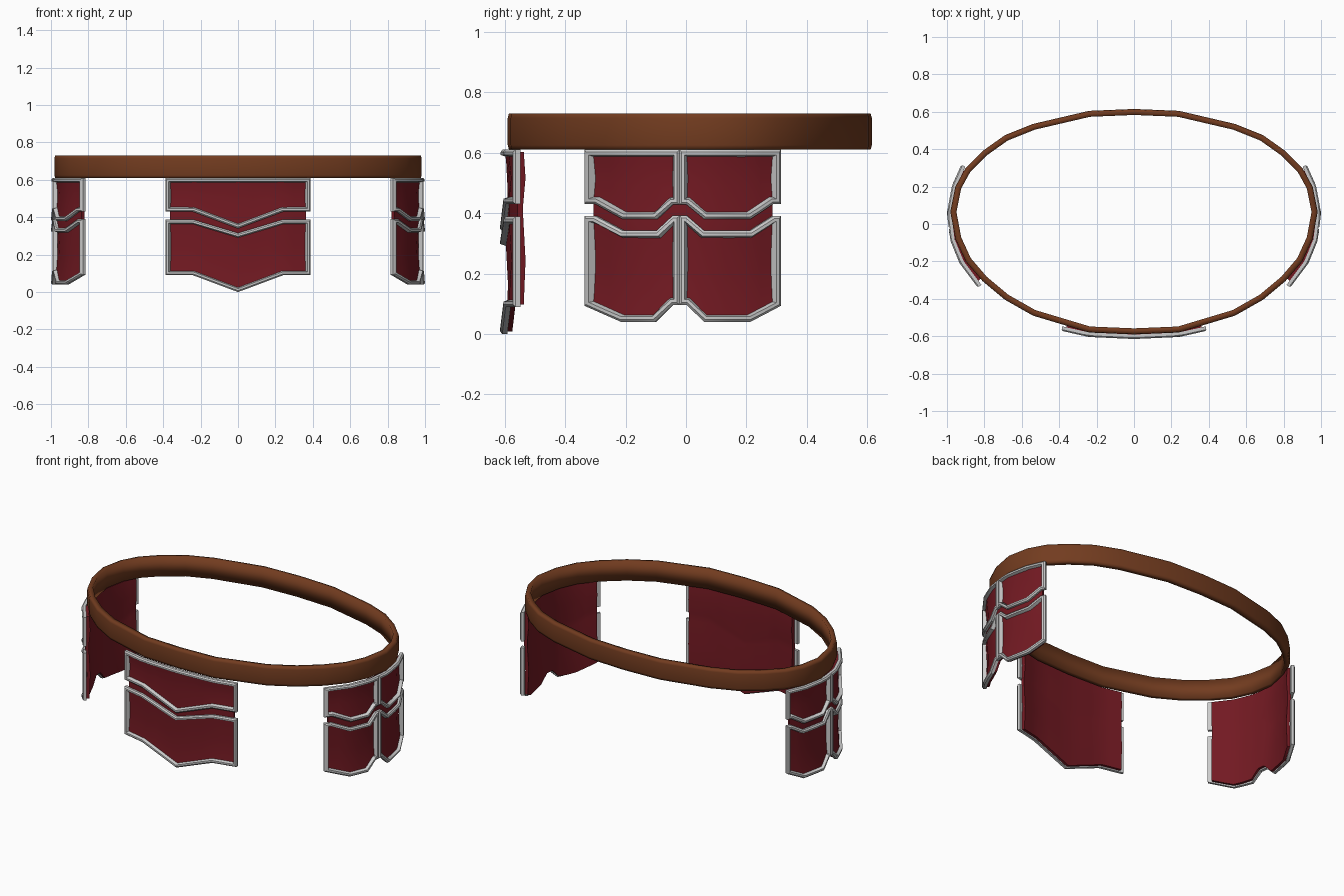
import bpy, bmesh, math
from mathutils import Vector

if "Cube" in bpy.data.objects:
    bpy.data.objects.remove(bpy.data.objects["Cube"])


def material(name, rgb):
    m = bpy.data.materials.new(name)
    m.diffuse_color = (*rgb, 1)
    m.use_nodes = True
    m.node_tree.nodes["Principled BSDF"].inputs["Base Color"].default_value = m.diffuse_color
    return m


RED = material("red_leather", (0.17, 0.010, 0.016))
BROWN = material("brown_leather", (0.17, 0.045, 0.014))


def lerp_table(table, u):
    for (a, p), (b, q) in zip(table, table[1:]):
        if u <= b:
            break
    return p + (q - p) * (u - a) / (b - a)


def finish(name, bm, mat=None, angle=40):
    bmesh.ops.remove_doubles(bm, verts=bm.verts, dist=1e-5)
    bmesh.ops.recalc_face_normals(bm, faces=bm.faces)
    me = bpy.data.meshes.new(name)
    bm.to_mesh(me)
    bm.free()
    me.shade_smooth()
    me.set_sharp_from_angle(angle=math.radians(angle))
    ob = bpy.data.objects.new(name, me)
    bpy.context.collection.objects.link(ob)
    if mat:
        me.materials.append(mat)


def skin(bm, rings):
    """Join closed rings of points into a closed loop of quads."""
    vs = [[bm.verts.new(p) for p in r] for r in rings]
    n = len(vs[0])
    for i in range(len(vs)):
        a, b = vs[i - 1], vs[i]
        for j in range(n):
            bm.faces.new((a[j - 1], a[j], b[j], b[j - 1]))
    return vs


def inset(loop, w):
    """Mitred offset of a counter-clockwise 2D loop."""
    out, n = [], len(loop)
    for i in range(n):
        p, c, q = (Vector(loop[k % n]) for k in (i - 1, i, i + 1))
        d1, d2 = (c - p).normalized(), (q - c).normalized()
        n1, n2 = Vector((-d1.y, d1.x)), Vector((-d2.y, d2.x))
        out.append(c + (n1 + n2) * w / (1 + n1.dot(n2)))
    return out


# Surfaces that the plates are wrapped on: (u, z, outward offset) -> point
FRONT = [(-0.4, -0.552), (-0.24, -0.588), (0, -0.599), (0.24, -0.588), (0.4, -0.552)]
SIDE = [(-0.34, 0.815), (-0.2, 0.92), (-0.08, 0.968), (0.06, 0.984), (0.2, 0.958), (0.32, 0.905)]


def on_front(u, z, o):
    s = (lerp_table(FRONT, u + 0.03) - lerp_table(FRONT, u - 0.03)) / 0.06
    k = o / math.hypot(1, s)
    return Vector((u + s * k, lerp_table(FRONT, u) - k, z))


def on_side(sign):
    def wrap(u, z, o):
        s = (lerp_table(SIDE, u + 0.03) - lerp_table(SIDE, u - 0.03)) / 0.06
        k = o / math.hypot(1, s)
        return Vector((sign * (lerp_table(SIDE, u) + k), u - s * k, z))
    return wrap


W = 0.025
SECTION = [(0, -0.008), (0, 0.009), (0.3, 0.016), (0.7, 0.016), (1, -0.008)]


def trim(bm, bottom, top, wrap):
    """Raised border round the outline between two left-to-right edges."""
    loop = bottom + top[::-1]
    inner = inset(loop, W)
    corners = [[Vector((*Vector(a).lerp(b, t), o)) for t, o in SECTION]
               for a, b in zip(loop, inner)]
    rings = []
    for i, a in enumerate(corners):
        b = corners[(i + 1) % len(corners)]
        n = max(1, round((b[0] - a[0]).length / 0.06))
        rings += [[wrap(*p.lerp(q, k / n)) for p, q in zip(a, b)] for k in range(n)]
    skin(bm, rings)


def panel(bm, us, edges, wrap):
    """Red backing: rows follow the outline edges, dished inside each border."""
    top, up, low, bot = edges
    rings = []
    for u in us:
        t, a, b, c = (lerp_table(e, u) for e in (top, up, low, bot))
        t, c = t - 0.008, c + 0.008
        front = [(t, 0), (t - 0.035, -0.004), ((t + a) / 2, -0.009), (a + 0.03, -0.004),
                 (a, -0.003), (b, -0.003), (b - 0.04, -0.004), ((b + c) / 2, -0.01),
                 (c + 0.04, -0.004), (c, 0)]
        back = [(c, -0.024), ((b + c) / 2, -0.03), (b, -0.022), (a, -0.022),
                ((t + a) / 2, -0.03), (t, -0.024)]
        rings.append([wrap(u, z, o) for z, o in front + back])
    vs = [[bm.verts.new(p) for p in r] for r in rings]
    for a, b in zip(vs, vs[1:]):
        for j in range(len(a)):
            bm.faces.new((a[j - 1], a[j], b[j], b[j - 1]))
    # end caps as quads between the front and back rows
    link = [15, 15, 14, 14, 13, 12, 12, 11, 11, 10]
    for r in (vs[0], vs[-1]):
        for j in range(9):
            quad = (r[j], r[j + 1], r[link[j + 1]], r[link[j]])
            bm.faces.new(list(dict.fromkeys(quad)))


def shift(edge, dz):
    return [(u, z + dz) for u, z in edge]


# Belt: oval band with uneven facets, mirrored in x
half = [(0, -0.59), (0.24, -0.58), (0.54, -0.49), (0.69, -0.405), (0.81, -0.305), (0.9, -0.2),
        (0.955, -0.08), (0.982, 0.065), (0.955, 0.2), (0.9, 0.3), (0.81, 0.39), (0.69, 0.475),
        (0.54, 0.535), (0.24, 0.605), (0, 0.615)]
oval = half + [(-x, y) for x, y in half[-2:0:-1]]
hole = inset(oval, 0.032)
core = inset(oval, 0.004)
bm = bmesh.new()
skin(bm, [[(*c, 0.61), (*o, 0.625), (*o, 0.715), (*c, 0.73), (*h, 0.73), (*h, 0.61)]
          for o, c, h in zip(oval, core, hole)])
finish("belt", bm, BROWN, 180)

# Front plate: two stacked chevron panels
X = 0.385


def chevron(side, mid):
    return [(-X, side), (-0.24, side), (0, mid), (0.24, side), (X, side)]


f_edges = [[(-X, 0.61), (X, 0.61)], chevron(0.43, 0.34), chevron(0.388, 0.316), chevron(0.09, 0.0)]
bm = bmesh.new()
panel(bm, [-0.363, -0.3, -0.24, -0.16, -0.08, 0, 0.08, 0.16, 0.24, 0.3, 0.363], f_edges, on_front)
finish("front_panel", bm, RED)
bm = bmesh.new()
trim(bm, f_edges[1], f_edges[0], on_front)
trim(bm, f_edges[3], f_edges[2], on_front)
finish("front_trim", bm)

# Side plates: two panels side by side, upper and lower, on both hips
M = -0.02


def scallop(end, low, mid):
    a = [(-0.33, end), (-0.295, end), (-0.205, low), (-0.095, low), (-0.043, mid), (M, mid)]
    b = [(M, mid), (0.003, mid), (0.06, low), (0.21, low), (0.285, end), (0.31, end)]
    return a, b


tops = ([(-0.33, 0.61), (M, 0.61)], [(M, 0.61), (0.31, 0.61)])
up, low = scallop(0.43, 0.38, 0.428), scallop(0.39, 0.342, 0.392)
bot = ([(-0.33, 0.093), (-0.21, 0.04), (-0.1, 0.04), (-0.043, 0.096), (M, 0.096)],
       [(M, 0.096), (0.003, 0.096), (0.06, 0.04), (0.21, 0.04), (0.31, 0.093)])
s_edges = [e[0] + e[1][1:] for e in (tops, up, low, bot)]
us = [-0.308, -0.255, -0.205, -0.15, -0.095, -0.043, 0.003, 0.06, 0.13, 0.21, 0.25, 0.288]
for label, sign in (("right", 1), ("left", -1)):
    wrap = on_side(sign)
    bm = bmesh.new()
    panel(bm, us, s_edges, wrap)
    finish(label + "_panel", bm, RED)
    bm = bmesh.new()
    for k in (0, 1):
        trim(bm, up[k], tops[k], wrap)
        trim(bm, bot[k], low[k], wrap)
    finish(label + "_trim", bm)
